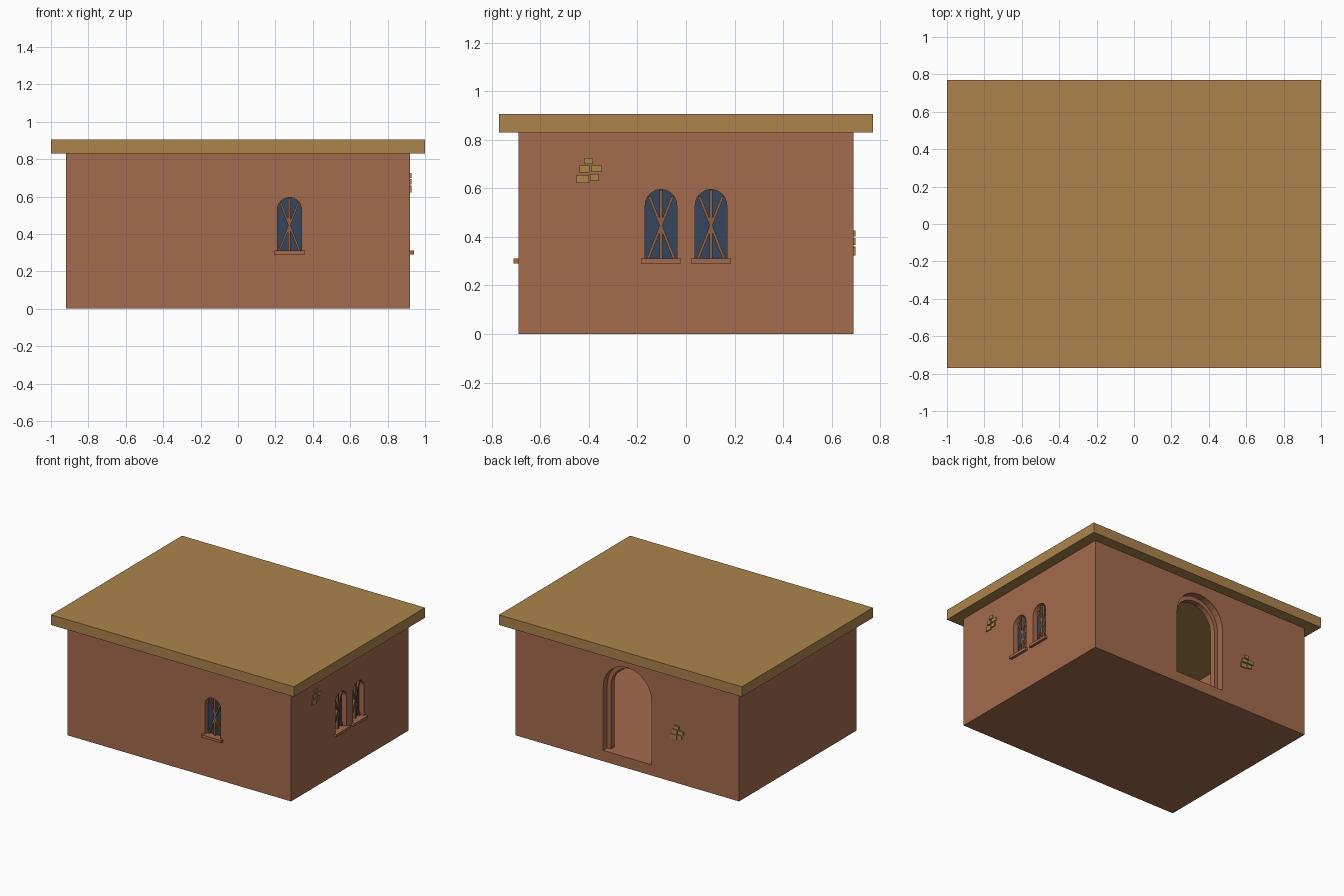
import bpy, bmesh, math
from mathutils import Matrix

if "Cube" in bpy.data.objects:
    bpy.data.objects.remove(bpy.data.objects["Cube"])


def material(name, rgb):
    m = bpy.data.materials.new(name)
    m.diffuse_color = (*rgb, 1)
    m.use_nodes = True
    m.node_tree.nodes["Principled BSDF"].inputs["Base Color"].default_value = m.diffuse_color
    return m


WALL = material("clay", (0.37, 0.147, 0.074))
ROOF = material("straw", (0.413, 0.227, 0.072))
GLASS = material("dark_glass", (0.037, 0.06, 0.107))
WOOD = material("wood", (0.27, 0.12, 0.06))

# Wall frames: local x runs along the wall, local -y points outward
HX, HY = 0.92, 0.69


def frame(angle, dist):
    return Matrix.Rotation(math.radians(angle), 4, 'Z') @ Matrix.Translation((0, -dist, 0))


FRONT, RIGHT, BACK = frame(0, HY), frame(90, HX), frame(180, HY)


def finish(name, bm, mat, matrix):
    bmesh.ops.recalc_face_normals(bm, faces=bm.faces)
    bm.transform(matrix)
    me = bpy.data.meshes.new(name)
    bm.to_mesh(me)
    bm.free()
    me.materials.append(mat)
    ob = bpy.data.objects.new(name, me)
    bpy.context.collection.objects.link(ob)
    return ob


def prism(name, pts, y0, y1, mat, matrix=Matrix()):
    """Extrude an (x, z) outline from y0 to y1."""
    bm = bmesh.new()
    f = bm.faces.new([bm.verts.new((x, y0, z)) for x, z in pts])
    ext = bmesh.ops.extrude_face_region(bm, geom=[f])
    vs = [v for v in ext['geom'] if isinstance(v, bmesh.types.BMVert)]
    bmesh.ops.translate(bm, verts=vs, vec=(0, y1 - y0, 0))
    return finish(name, bm, mat, matrix)


def box(name, x0, x1, y0, y1, z0, z1, mat, matrix=Matrix()):
    return prism(name, [(x0, z0), (x1, z0), (x1, z1), (x0, z1)], y0, y1, mat, matrix)


def arch(cx, r, z0, spring, n=12):
    top = [(cx + r * math.cos(math.pi * i / n), spring + r * math.sin(math.pi * i / n))
           for i in range(n + 1)]
    return [(cx - r, z0), (cx + r, z0)] + top


def cut(target, cutter):
    m = target.modifiers.new("cut", 'BOOLEAN')
    m.object, m.operation, m.solver = cutter, 'DIFFERENCE', 'EXACT'
    cutter.hide_render = True
    bpy.context.view_layer.objects.active = target
    bpy.ops.object.modifier_apply(modifier=m.name)
    bpy.data.objects.remove(cutter)


# Hollow walls with a raised floor
T, FLOOR, TOP = 0.09, 0.08, 0.83
walls = box("walls", -HX, HX, -HY, HY, 0, TOP, WALL)
cut(walls, box("room_cutter", T - HX, HX - T, T - HY, HY - T, FLOOR, TOP + 0.1, WALL))

# Stepped arched doorway at the back
cut(walls, prism("door_cutter", arch(0, 0.2, FLOOR, 0.55), -0.1, 0.05, WALL, BACK))
cut(walls, prism("door_inner_cutter", arch(0, 0.17, FLOOR, 0.55), -0.1, 0.2, WALL, BACK))

# Flat roof slab
box("roof", -1, 1, -0.77, 0.77, TOP, 0.905, ROOF)


# Arched windows: glass, crossed bars and a sill
def window(name, cx, m):
    cut(walls, prism("window_cutter", arch(cx, 0.065, 0.3, 0.53), -0.1, 0.2, WALL, m))
    prism(name + "_glass", arch(cx, 0.065, 0.3, 0.53), 0.04, 0.05, GLASS, m)
    box(name + "_upright", cx - 0.007, cx + 0.007, 0.022, 0.04, 0.3, 0.593, WOOD, m)
    for s, side in ((-1, "left"), (1, "right")):
        a, b, w = cx - s * 0.056, cx + s * 0.048, 0.006
        prism(f"{name}_{side}_brace",
              [(a - w, 0.305), (a + w, 0.305), (b + w, 0.567), (b - w, 0.567)],
              0.025, 0.04, WOOD, m)
    box(name + "_sill", cx - 0.083, cx + 0.083, -0.02, 0.04, 0.29, 0.31, WALL, m)


window("front_window", 0.275, FRONT)
window("right_window_a", -0.103, RIGHT)
window("right_window_b", 0.103, RIGHT)

# Patches of exposed bricks
BRICKS = [(-0.018, 0.018, 0.078, 0.103), (-0.038, 0.002, 0.043, 0.071),
          (0.008, 0.055, 0.046, 0.071), (-0.05, 0.0, 0.0, 0.033),
          (0.004, 0.042, 0.009, 0.037)]
for label, m, u, z in (("right", RIGHT, -0.4, 0.622), ("back", BACK, 0.41, 0.324)):
    for i, (x0, x1, z0, z1) in enumerate(BRICKS):
        box(f"{label}_brick_{i + 1}", u + x0, u + x1, -0.007, 0.01, z + z0, z + z1, ROOF, m)
